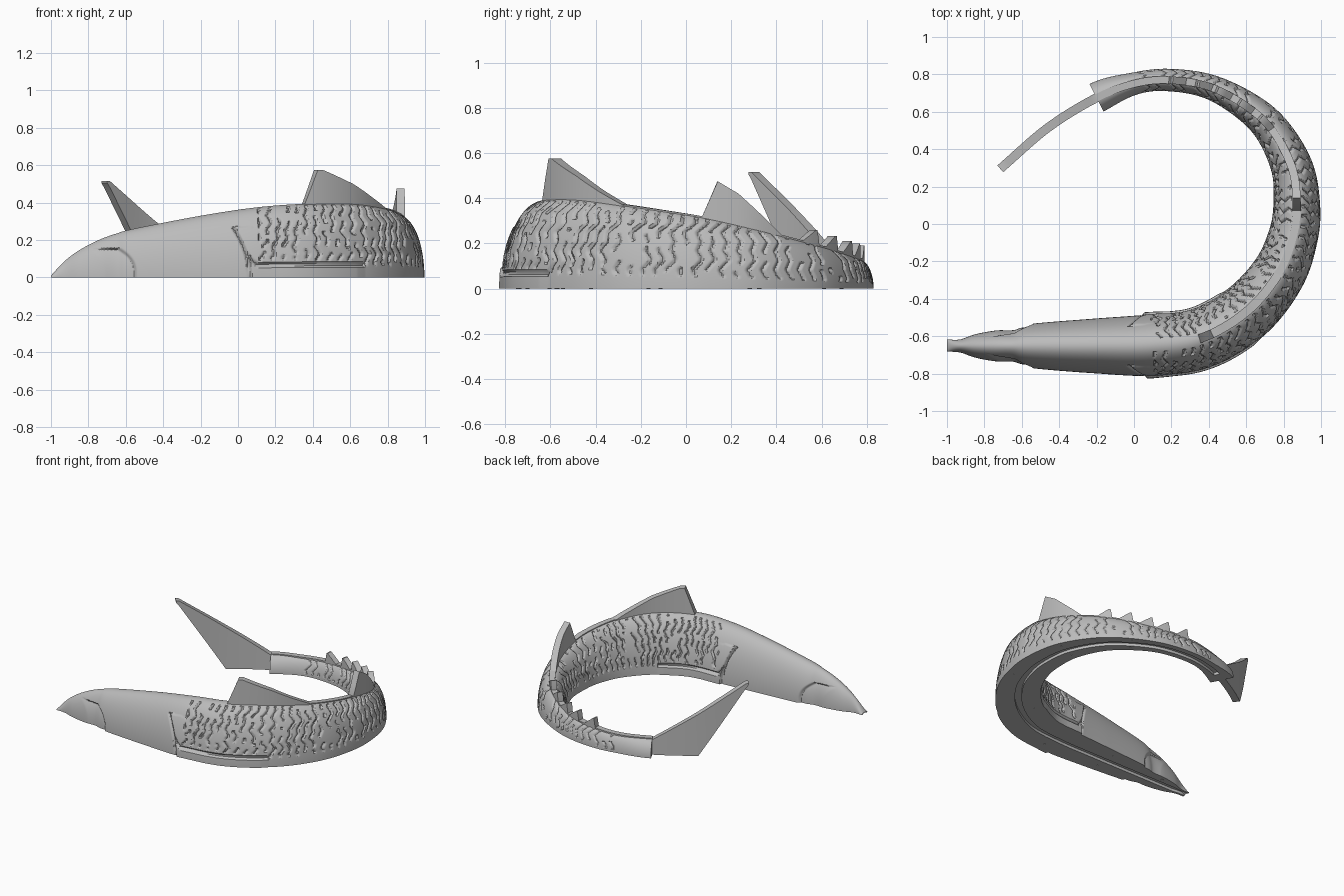
import bpy, bmesh, math
from mathutils import Vector, noise

cube = bpy.data.objects.get("Cube")
if cube:
    bpy.data.objects.remove(cube, do_unlink=True)

grey = bpy.data.materials.new("plain_grey")
grey.use_nodes = True
grey.diffuse_color = (0.5, 0.5, 0.5, 1)
grey.node_tree.nodes["Principled BSDF"].inputs["Base Color"].default_value = (0.5, 0.5, 0.5, 1)

# Spine stations from nose to tail tip: x, y, half width, height
STATIONS = [Vector(p) for p in (
    (-1, -.65, .032, .01), (-.93, -.652, .035, .085), (-.85, -.652, .062, .145),
    (-.75, -.652, .081, .198), (-.65, -.652, .09, .235), (-.55, -.652, .118, .262),
    (-.2, -.652, .147, .33), (.1, -.647, .165, .375), (.36, -.61, .165, .394),
    (.6, -.47, .158, .396), (.77, -.27, .145, .37), (.85, -.07, .133, .34),
    (.87, .1, .125, .312), (.845, .3, .112, .265), (.74, .5, .094, .212),
    (.6, .63, .08, .175), (.4, .735, .066, .14), (.18, .77, .06, .125),
    (0, .75, .06, .115), (-.2, .675, .083, .115), (-.46, .515, .08, .1),
    (-.715, .295, .08, .1))]
STEP = 0.006


def build_spine():
    pts = [STATIONS[0] * 2 - STATIONS[1]] + STATIONS + [STATIONS[-1] * 2 - STATIONS[-2]]
    dense = []
    for a, b, c, d in zip(pts, pts[1:], pts[2:], pts[3:]):
        for k in range(60):
            t = k / 60
            dense.append(0.5 * (2 * b + (c - a) * t + (2 * a - 5 * b + 4 * c - d) * t * t
                                + (3 * b - a - 3 * c + d) * t ** 3))
    dense.append(STATIONS[-1])
    out, travelled = [dense[0]], 0
    for p, q in zip(dense, dense[1:]):
        gap = (q.xy - p.xy).length
        while travelled + gap >= len(out) * STEP:
            out.append(p.lerp(q, (len(out) * STEP - travelled) / gap))
        travelled += gap
    return out


SPINE = build_spine()


def at(s):
    """Centre, sideways direction, half width and height at a distance along the spine."""
    f = min(max(s / STEP, 0), len(SPINE) - 1.001)
    i = int(f)
    p = SPINE[i].lerp(SPINE[i + 1], f - i)
    d = (SPINE[min(i + 2, len(SPINE) - 1)].xy - SPINE[max(i - 1, 0)].xy).normalized()
    return p.xy, Vector((d.y, -d.x)), p.z, p.w


def near(x, y):
    spot = Vector((x, y))
    return STEP * min(range(len(SPINE)), key=lambda i: (SPINE[i].xy - spot).length)


def finish(name, bm, angle=35):
    bmesh.ops.recalc_face_normals(bm, faces=bm.faces)
    mesh = bpy.data.meshes.new(name)
    bm.to_mesh(mesh)
    bm.free()
    mesh.materials.append(grey)
    mesh.shade_smooth()
    mesh.set_sharp_from_angle(angle=math.radians(angle))
    obj = bpy.data.objects.new(name, mesh)
    bpy.context.collection.objects.link(obj)
    return obj


def skin(rings):
    bm = bmesh.new()
    loops = [[bm.verts.new(p) for p in ring] for ring in rings]
    for a, b in zip(loops, loops[1:]):
        for i in range(len(a)):
            j = (i + 1) % len(a)
            bm.faces.new((a[i], a[j], b[j], b[i]))
    bm.faces.new(loops[0])
    bm.faces.new(loops[-1])
    return bm


def clamp(v):
    return min(max(v, 0), 1)


def line(distance, width):
    return clamp(1.4 - abs(distance) / width)


def relief(s, z, w, h, side):
    """Jaw, gill, side fin and scale carving, as an offset along the surface normal."""
    x, d = s - 1, 0
    # Jaw pocket behind the mouth
    if z < .155 and x < -.4:
        inside = -.55 - .09 * (z / .155) ** 3 - x
        d -= .016 * clamp(inside / .008) * clamp(1 - inside / .16) + .008 * line(inside, .007)
    # Gill cover edge
    if z < .27:
        behind = x - .055 + .085 * (z / .27) ** 2
        d -= .012 * line(behind, .008)
        d += .008 * clamp(behind / .01) * clamp(1 - behind / .15)
    # Side fin ledge
    if .05 < x < .62:
        edge = .068 + .05 * clamp(1 - (x - .05) / .05) ** 2
        d += .007 * clamp((edge - z) / .01) * clamp((.62 - x) / .05)
        d -= .014 * line(z - edge, .009)
    # Ragged rows of scales
    floor = .095 if x < .62 else .05 * h / .3
    if .1 < x < SCALE_END and floor < z < h * .975:
        zig = abs((z * 24) % 2 - 1) * .022
        drift = .045 * noise.noise(Vector((s * 3, z * 7, side * 5)))
        row = (s + zig + drift - .08 * z) / .052
        gap = noise.noise(Vector((math.floor(row) * 3.7, z * 17, side * 9)))
        if gap > -.2:
            d -= .013 * (.35 + .65 * w / .165) * line(row % 1 - .5, .13)
    return d


BODY_END = near(-.2, .675)
SCALE_END = near(.03, .76) - 1
SEGMENTS = 116


def body_ring(s):
    c, n, w, h = at(s)
    ring = []
    for k in range(SEGMENTS + 1):
        a = math.pi * k / SEGMENTS
        ca, sa = math.cos(a), math.sin(a)
        d = relief(s, h * sa, w, h, 1 if ca > 0 else -1)
        out = Vector((ca / w, sa / h)).normalized() * d
        ring.append((*(c + n * (w * ca + out.x)), max(h * sa + out.y, 0)))
    # Channel along the flat underside
    g, deep = min(.022, w * .5), min(.02, h * .5)
    for u, z in ((-g, 0), (-g, deep), (g, deep), (g, 0)):
        ring.append((*(c + n * u), z))
    return ring


finish("body", skin([body_ring(i * STEP) for i in range(int(BODY_END / STEP) + 1)]), 40)


def fin(name, profile, half=.024):
    """Upright plate that follows the spine; profile rows are distance, bottom, top."""
    rings = []
    for (s0, l0, t0), (s1, l1, t1) in zip(profile, profile[1:]):
        steps = max(1, int((s1 - s0) / .03))
        for k in range(steps + (s1 == profile[-1][0])):
            f = k / steps
            c, n, _, _ = at(s0 + (s1 - s0) * f)
            lo, hi = l0 + (l1 - l0) * f, t0 + (t1 - t0) * f
            rings.append([(*(c + n * u), z) for u, z in
                          ((-half, lo), (half, lo), (half, hi), (-half, hi))])
    return finish(name, skin(rings))


# Back fins
front = near(.35, -.615)
fin("front_back_fin", [(front, .3, .385), (front + .075, .3, .575), (front + .105, .3, .575),
                       (near(.6, -.47), .3, .5), (near(.7, -.37), .3, .43),
                       (near(.78, -.26), .3, .365)])
fin("rear_back_fin", [(near(.87, .065), .2, .31), (near(.87, .14), .2, .475),
                      (near(.86, .23), .2, .42), (near(.79, .42), .15, .23)], .022)

# Finlets, highest at their rear edge
for i, spot in enumerate(((.68, .57), (.57, .655), (.45, .715), (.34, .755), (.2, .77))):
    s = near(*spot)
    h = at(s)[3]
    fin(f"finlet_{i + 1}", [(s - .085, h * .6, at(s - .085)[3]), (s - .01, h * .6, h + .065),
                            (s, h * .6, h + .065), (s + .012, h * .6, h)], .02)

# Low keel between the back fin and the tail
start = near(.77, -.27)
fin("keel", [(s, at(s)[3] * .6, at(s)[3] + .003)
             for s in (start + (BODY_END - start) * k / 40 for k in range(41))], .02)

# Tail fin, swept up and back
tip = STEP * (len(SPINE) - 1)
ground = near(-.46, .515)
fin("tail_fin", [(BODY_END - .08, .0, .1), (BODY_END, 0, .11), (ground, 0, .305),
                 (tip - .02, .48, .515), (tip, .505, .517)])

# Small pin spots on the underside
bm = bmesh.new()
for k in range(7):
    c, n, w, h = at(.25 + k * .45)
    for side in (-1, 1):
        ret = bmesh.ops.create_cone(bm, cap_ends=True, segments=16, radius1=.009,
                                    radius2=.009, depth=.004)
        bmesh.ops.translate(bm, verts=ret["verts"], vec=(*(c + n * side * w * .6), .001))
finish("underside_pins", bm)
